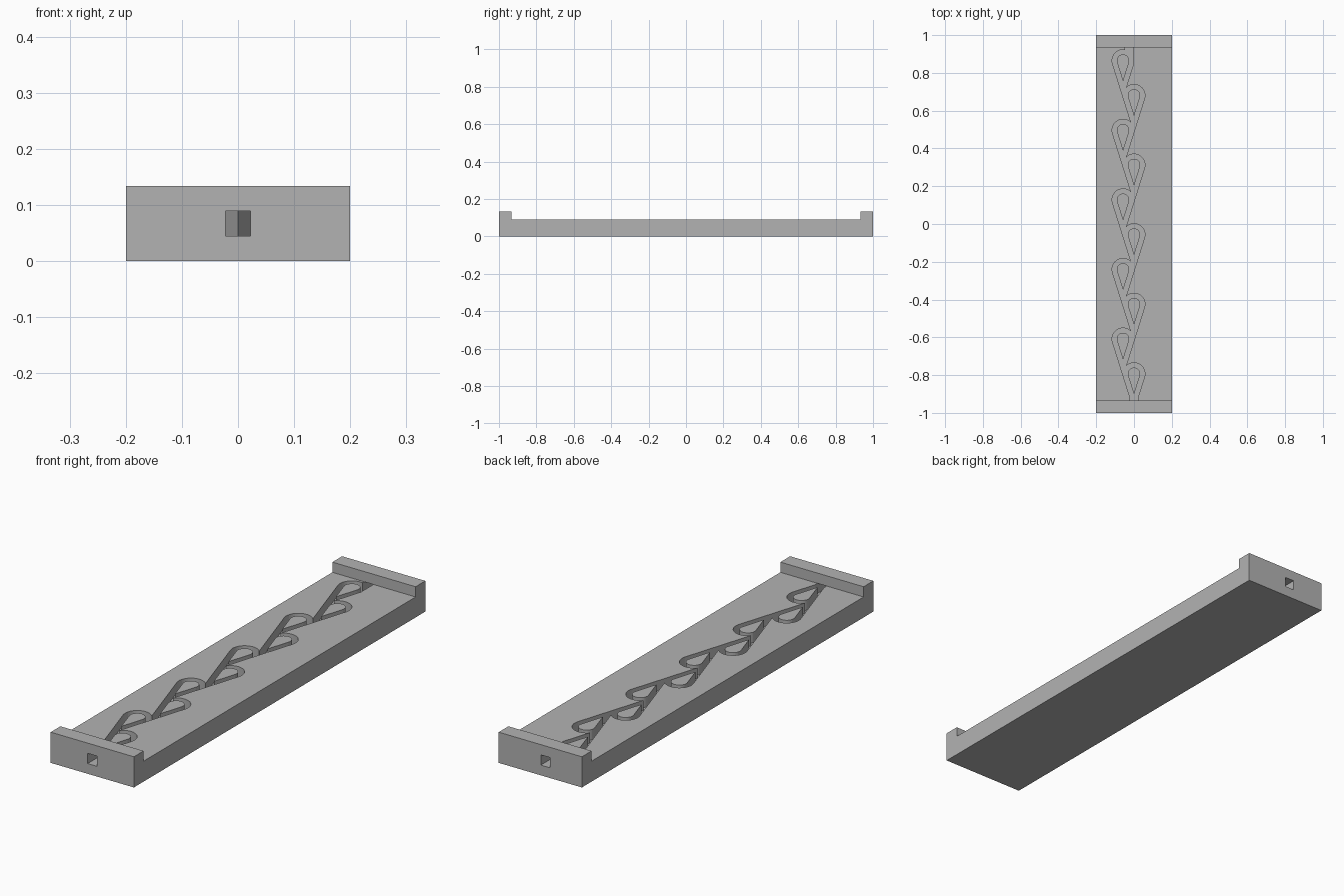
import bpy
import bmesh
from math import atan2, acos, sin, cos, pi

cube = bpy.data.objects.get("Cube")
if cube:
    bpy.data.objects.remove(cube, do_unlink=True)

grey = bpy.data.materials.new("plain grey")
grey.use_nodes = True
grey.diffuse_color = (0.45, 0.45, 0.45, 1)
grey.node_tree.nodes["Principled BSDF"].inputs["Base Color"].default_value = grey.diffuse_color

# Main sizes
HALF_W, HALF_L, BAR = 0.2, 1.0, 0.0667
FLOOR, DECK, TOP = 0.0444, 0.0889, 0.1333
SHIFT, STEP = 0.058, 0.1842          # sideways and lengthwise offset between loops
OUTER, INNER = 0.058, 0.033          # loop wall radius and island radius
PORT = 0.0222                        # half width of the end openings
LOOPS, START = 5, -0.793
LEAN = atan2(SHIFT, STEP)

right_loops = [(0, START + 2 * STEP * k) for k in range(LOOPS)]
left_loops = [(-SHIFT, y + STEP) for x, y in right_loops]


def prism(bm, points, offset):
    """Extrude a planar outline along an offset vector."""
    face = bm.faces.new([bm.verts.new(p) for p in points])
    new = bmesh.ops.extrude_face_region(bm, geom=[face])["geom"]
    verts = [g for g in new if isinstance(g, bmesh.types.BMVert)]
    bmesh.ops.translate(bm, verts=verts, vec=offset)


def make_object(name, outlines, offset):
    bm = bmesh.new()
    for points in outlines:
        prism(bm, points, offset)
    bmesh.ops.recalc_face_normals(bm, faces=bm.faces[:])
    mesh = bpy.data.meshes.new(name)
    bm.to_mesh(mesh)
    bm.free()
    mesh.materials.append(grey)
    obj = bpy.data.objects.new(name, mesh)
    bpy.context.collection.objects.link(obj)
    return obj


def arc(centre, radius, a, b, n=18):
    return [(centre[0] + radius * cos(a + (b - a) * i / n),
             centre[1] + radius * sin(a + (b - a) * i / n)) for i in range(n + 1)]


def at_floor(points):
    return [(x, y, FLOOR) for x, y in points]


# Body: flat deck with a raised bar at each end
inner = HALF_L - BAR
profile = [(-HALF_L, 0), (HALF_L, 0), (HALF_L, TOP), (inner, TOP),
           (inner, DECK), (-inner, DECK), (-inner, TOP), (-HALF_L, TOP)]
body = make_object("body", [[(-HALF_W, y, z) for y, z in profile]], (2 * HALF_W, 0, 0))

# Channel outline: right wall going back, then left wall returning
corner = acos(1 - 2 * SHIFT * cos(LEAN) / OUTER) - LEAN
mouth = START - OUTER / sin(LEAN) + PORT * STEP / SHIFT
right_wall = [(PORT, -1.1), (PORT, mouth)]
for c in right_loops:
    right_wall += arc(c, OUTER, -LEAN, corner)
end = arc(left_loops[-1], OUTER, -LEAN, 0, 1)[0]
right_wall += [end, (end[0], 1.1)]

left_wall = [(-PORT, -1.1), (-PORT, mouth)]
exit_x = end[0] - 2 * PORT
for c in left_loops:
    stop = acos((exit_x + SHIFT) / OUTER) if c == left_loops[-1] else pi - corner
    left_wall += arc(c, OUTER, pi + LEAN, stop)
left_wall.append((exit_x, 1.1))

cutter = make_object("channel_cutter", [at_floor(right_wall + left_wall[::-1])],
                     (0, 0, DECK - FLOOR))
cutter.hide_render = True

# Cut the channel and its end openings
cut = body.modifiers.new("channel", "BOOLEAN")
cut.operation = "DIFFERENCE"
cut.solver = "EXACT"
cut.object = cutter
bpy.context.view_layer.objects.active = body
bpy.ops.object.modifier_apply(modifier=cut.name)
bpy.data.objects.remove(cutter, do_unlink=True)

# Teardrop islands standing in the channel
islands = []
for x, y in right_loops + left_loops:
    drop = arc((x, y), INNER, -LEAN, pi + LEAN) + [(x, y - INNER / sin(LEAN))]
    islands.append(at_floor(drop))
make_object("flow_islands", islands, (0, 0, DECK - FLOOR))
